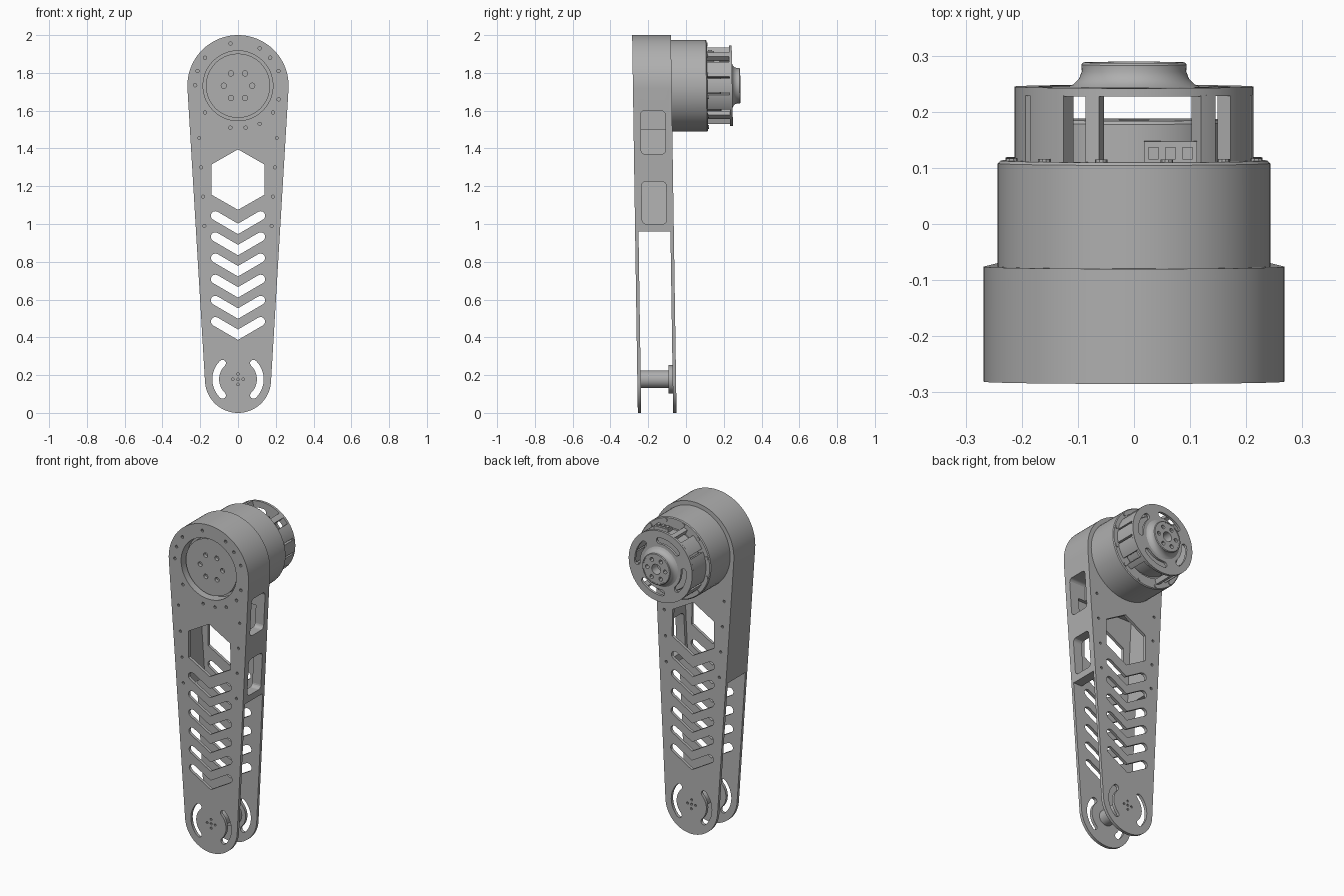
import bpy, bmesh
from math import sin, cos, radians, pi, asin
from mathutils import Matrix, Vector

if "Cube" in bpy.data.objects:
    bpy.data.objects.remove(bpy.data.objects["Cube"], do_unlink=True)

grey = bpy.data.materials.new("machined grey")
grey.use_nodes = True
grey.diffuse_color = (0.43, 0.43, 0.43, 1)
grey.node_tree.nodes["Principled BSDF"].inputs["Base Color"].default_value = grey.diffuse_color

TOP, R_TOP = 1.732, 0.268      # motor axis height and head radius
LOW, R_LOW = 0.175, 0.175      # ankle axis height and foot radius
LEAN = asin((R_TOP - R_LOW) / (TOP - LOW))
FRONT, BACK, SKIN = -0.281, -0.076, 0.018

# The whole assembly leans very slightly about the motor axis
TILT = Matrix.Identity(4)
TILT[1][2], TILT[1][3] = -0.015, 0.015 * TOP


# ---- 2D outlines, in x and z ----
def arc(cx, cz, r, a0, a1, n=24):
    angles = [radians(a0 + (a1 - a0) * i / n) for i in range(n + 1)]
    return [(cx + r * cos(a), cz + r * sin(a)) for a in angles]


def circle(r, cx=0, cz=TOP, n=56):
    return arc(cx, cz, r, 0, 360, n)[:-1]


def sector(r0, r1, a0, a1):
    return arc(0, TOP, r1, a0, a1, 12) + arc(0, TOP, r0, a1, a0, 12)


def rect(x0, x1, z0, z1):
    return [(x0, z0), (x1, z0), (x1, z1), (x0, z1)]


def band(path, w):
    """Slot of half width w with round ends, following a path."""
    def side(ps):
        out = []
        for i, p in enumerate(ps):
            d0 = (p - ps[i - 1]).normalized() if i else (ps[1] - p).normalized()
            d1 = (ps[i + 1] - p).normalized() if i < len(ps) - 1 else d0
            t = (d0 + d1).normalized()
            out.append(p + Vector((-t.y, t.x)) * w / t.dot(d0))
        for k in range(1, 6):
            a = pi / 2 - pi * k / 6
            out.append(ps[-1] + (d0 * cos(a) + Vector((-d0.y, d0.x)) * sin(a)) * w)
        return out
    pts = [Vector(p) for p in path]
    return [tuple(p) for p in side(pts) + side(pts[::-1])]


def half_width(z):
    return (R_TOP + sin(LEAN) * (z - TOP)) / cos(LEAN)


# ---- 3D builders ----
def finish(ob):
    bm = bmesh.new()
    bm.from_mesh(ob.data)
    bmesh.ops.remove_doubles(bm, verts=bm.verts, dist=0.00005)
    bmesh.ops.recalc_face_normals(bm, faces=bm.faces)
    bm.to_mesh(ob.data)
    bm.free()
    ob.data.materials.clear()
    ob.data.materials.append(grey)
    bpy.ops.object.select_all(action='DESELECT')
    ob.select_set(True)
    bpy.context.view_layer.objects.active = ob
    bpy.ops.object.shade_smooth_by_angle(angle=radians(30))
    return ob


def plate(name, loops, y0, y1):
    """Extrude outlines (first outer, then holes) from y0 to y1."""
    cu = bpy.data.curves.new(name, 'CURVE')
    cu.dimensions, cu.fill_mode = '2D', 'BOTH'
    cu.extrude = (y1 - y0) / 2
    for loop in loops:
        sp = cu.splines.new('POLY')
        sp.points.add(len(loop) - 1)
        for pt, (x, z) in zip(sp.points, loop):
            pt.co = (x, z, 0, 1)
        sp.use_cyclic_u = True
    ob = bpy.data.objects.new(name, cu)
    bpy.context.collection.objects.link(ob)
    bpy.ops.object.select_all(action='DESELECT')
    ob.select_set(True)
    bpy.context.view_layer.objects.active = ob
    bpy.ops.object.convert(target='MESH')
    ob = bpy.context.view_layer.objects.active
    ob.data.transform(TILT @ Matrix.Translation((0, (y0 + y1) / 2, 0)) @ Matrix.Rotation(pi / 2, 4, 'X'))
    return finish(ob)


def lathe(name, profile):
    """Spin a closed (radius, y) profile round the motor axis."""
    bm = bmesh.new()
    vs = [bm.verts.new((r, y, TOP)) for r, y in profile]
    edges = [bm.edges.new((vs[i - 1], vs[i])) for i in range(len(vs))]
    bmesh.ops.spin(bm, geom=vs + edges, cent=(0, 0, TOP), axis=(0, 1, 0), angle=2 * pi, steps=56)
    me = bpy.data.meshes.new(name)
    bm.to_mesh(me)
    bm.free()
    me.transform(TILT)
    ob = bpy.data.objects.new(name, me)
    bpy.context.collection.objects.link(ob)
    return finish(ob)


# ---- Leg plates: tapered outline, hexagon, chevrons, arc slots, bolt holes ----
deg = LEAN * 180 / pi
head = arc(0, TOP, R_TOP, -deg, 180 + deg, 48)
outline = head + arc(0, LOW, R_LOW, 180 + deg, 360 - deg, 36)
hexagon = [(0, 1.395), (-0.14, 1.315), (-0.14, 1.155), (0, 1.075), (0.14, 1.155), (0.14, 1.315)]
chevrons = [band([(-0.12, z + 0.07), (0, z), (0.12, z + 0.07)], 0.024)
            for z in [0.974 - 0.112 * k for k in range(6)]]
ankle_slots = [band(arc(0, 0.178, 0.118, a - 46, a + 46, 16), 0.018) for a in (0, 180)]
side_bolts = [circle(0.008, s * x, z, 10) for s in (-1, 1)
              for x, z in ((0.205, 1.455), (0.195, 1.3), (0.185, 1.145), (0.178, 0.99))]
head_bolts = [circle(0.009, x, z, 10) for x, z in (
    (-0.04, 1.955), (0.115, 1.93), (-0.175, 1.88), (0.17, 1.88), (-0.215, 1.81), (0.215, 1.81),
    (-0.227, 1.735), (0.215, 1.66), (-0.175, 1.59), (0.185, 1.59), (-0.04, 1.51), (0.04, 1.51),
    (0.115, 1.53))]
ankle_bolts = [circle(0.007, x, 0.178 + z, 8)
               for x, z in ((0, 0), (0.027, 0), (-0.027, 0), (0, 0.027), (0, -0.027))]
common = [hexagon] + chevrons + ankle_slots + side_bolts + ankle_bolts
plate("front_plate", [outline, circle(0.185)] + head_bolts + common, FRONT, FRONT + SKIN)
plate("back_plate", [outline] + common, BACK - SKIN, BACK)

# ---- Housing between the plates, open at the bottom ----
base, roof, wall = 0.96, 1.5, 0.058
cavity = [(-half_width(base), base), (-half_width(base) + wall, base),
          (-half_width(roof) + wall, roof), (half_width(roof) - wall, roof),
          (half_width(base) - wall, base), (half_width(base), base)]
housing = plate("housing", [head + cavity, circle(0.185)], FRONT + SKIN, BACK - SKIN)

# Rounded windows through the left wall only
for i, (z0, z1) in enumerate(((1.0, 1.225), (1.37, 1.6))):
    bm = bmesh.new()
    bmesh.ops.create_cube(bm, size=1)
    bmesh.ops.transform(bm, verts=bm.verts, matrix=TILT @ Matrix.Translation((0.24, -0.178, (z0 + z1) / 2))
                        @ Matrix.Diagonal((0.18, 0.13, z1 - z0, 1)))
    along = [e for e in bm.edges if abs(e.verts[0].co.x - e.verts[1].co.x) > 0.1]
    bmesh.ops.bevel(bm, geom=along, offset=0.022, segments=4, profile=0.5, affect='EDGES')
    me = bpy.data.meshes.new("window_cutter")
    bm.to_mesh(me)
    bm.free()
    cutter = bpy.data.objects.new("window_cutter", me)
    bpy.context.collection.objects.link(cutter)
    cut = housing.modifiers.new("window", 'BOOLEAN')
    cut.operation, cut.solver, cut.object = 'DIFFERENCE', 'EXACT', cutter
    bpy.context.view_layer.objects.active = housing
    bpy.ops.object.modifier_apply(modifier=cut.name)
    bpy.data.objects.remove(cutter, do_unlink=True)
finish(housing)

# ---- Output flange, recessed in the front plate ----
flange_bolts = [circle(0.014, x, z, 14) for x, z in arc(0, TOP, 0.075, 0, 300, 5)]
plate("output_flange", [circle(0.17)] + flange_bolts, FRONT + 0.025, FRONT + 0.045)
plate("output_drum", [circle(0.17)], FRONT + 0.045, BACK - SKIN)
plate("recess_floor", [circle(0.186), circle(0.169)], FRONT + 0.06, FRONT + 0.07)

# ---- Ankle spacer ----
plate("ankle_spacer", [circle(0.047, 0, 0.178, 32)], FRONT + SKIN, BACK - SKIN)
plate("ankle_collar", [circle(0.075, 0, 0.178, 40)], BACK - SKIN - 0.022, BACK - SKIN)

# ---- Motor can ----
lathe("motor_can", [(0.01, BACK), (0.243, BACK), (0.243, 0.108), (0.238, 0.113),
                    (0.18, 0.113), (0.18, 0.1), (0.01, 0.1)])
lathe("stator", [(0.03, 0.1), (0.165, 0.1), (0.165, 0.18), (0.16, 0.186), (0.03, 0.186)])
for i, (x, z) in enumerate(arc(0, TOP, 0.226, 15, 345, 11)):
    plate(f"can_screw_{i + 1}", [circle(0.011, x, z, 10)], 0.11, 0.118)

# ---- Rear cage: posts, slotted disc and flared hub ----
spans = [(-36, -13), (-10, 10), (13, 36), (47, 56), (107, 114), (126, 150), (155, 205),
         (210, 234), (246, 253), (304, 313)]
for i, (a0, a1) in enumerate(spans):
    plate(f"cage_post_{i + 1}", [sector(0.184, 0.213, a0, a1)], 0.11, 0.232)
disc_slots = [band(arc(0, TOP, 0.155, a - 24, a + 24, 12), 0.018) for a in (20, 110, 200, 290)]
plate("cage_disc", [circle(0.213), circle(0.03)] + disc_slots, 0.23, 0.245)
lathe("hub_flare", [(0.085, 0.242), (0.125, 0.242), (0.108, 0.249), (0.098, 0.259), (0.093, 0.272),
                    (0.094, 0.284), (0.09, 0.288), (0.085, 0.288)])
hub_bolts = [circle(0.012, x, z, 12) for x, z in arc(0, TOP, 0.06, 0, 300, 5)]
plate("hub_face", [circle(0.086), circle(0.03, n=24)] + hub_bolts, 0.245, 0.286)

# ---- Cable connector on top of the stator ----
plate("connector_body", [rect(0.018, 0.112, 1.86, 1.915)], 0.106, 0.15)
for i, x in enumerate((0.035, 0.065, 0.095)):
    plate(f"connector_pin_{i + 1}", [rect(x - 0.009, x + 0.009, 1.91, 1.922)], 0.118, 0.14)
